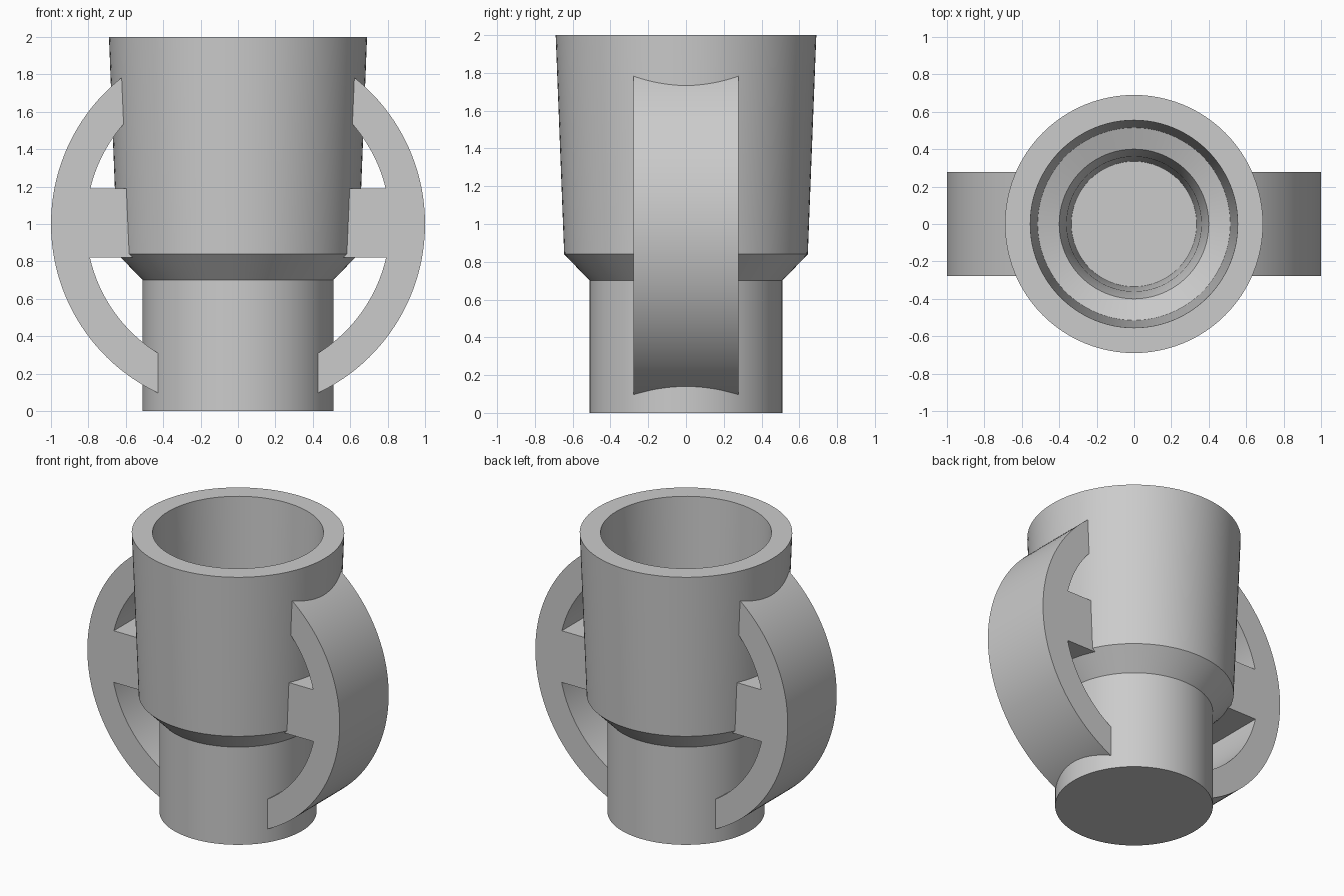
import bpy, bmesh, math
from mathutils import Matrix, Vector

cube = bpy.data.objects.get("Cube")
if cube:
    bpy.data.objects.remove(cube, do_unlink=True)

# One plain grey for the whole model
grey = bpy.data.materials.new("plain grey")
grey.use_nodes = True
grey.diffuse_color = (0.6, 0.6, 0.6, 1)
grey.node_tree.nodes["Principled BSDF"].inputs["Base Color"].default_value = (0.6, 0.6, 0.6, 1)


def finish(bm, name):
    """Turn a bmesh into a named, grey, smooth-shaded object."""
    bmesh.ops.recalc_face_normals(bm, faces=bm.faces)
    mesh = bpy.data.meshes.new(name)
    bm.to_mesh(mesh)
    bm.free()
    mesh.materials.append(grey)
    obj = bpy.data.objects.new(name, mesh)
    bpy.context.collection.objects.link(obj)
    bpy.ops.object.select_all(action="DESELECT")
    obj.select_set(True)
    bpy.context.view_layer.objects.active = obj
    bpy.ops.object.shade_smooth_by_angle(angle=math.radians(30))
    return obj


# Cup: narrow base, flared shoulder, tapered hollow top
profile = [(0, 0), (0.51, 0), (0.51, 0.70), (0.645, 0.84), (0.69, 2.0),
           (0.555, 2.0), (0.515, 0.88), (0.40, 0.84), (0.36, 0.70),
           (0.335, 0.14), (0, 0.14)]
bm = bmesh.new()
verts = [bm.verts.new((r, 0, z)) for r, z in profile]
edges = [bm.edges.new(pair) for pair in zip(verts, verts[1:])]
bmesh.ops.spin(bm, geom=verts + edges, cent=(0, 0, 0), axis=(0, 0, 1),
               angle=math.tau, steps=96, use_merge=True)
bmesh.ops.remove_doubles(bm, verts=bm.verts, dist=0.0001)
finish(bm, "cup_body")


# Handles: curved band with a spoke, its ends buried in the cup wall
OUTER, INNER, HALF_WIDTH = 1.0, 0.812, 0.277
TOP_X, BASE_X, SPOKE_X = 0.6, 0.42, 0.545
SPOKE_LOW, SPOKE_HIGH = 0.82, 1.19


def arc(radius, start, end, steps):
    return [(radius * math.cos(a), 1 + radius * math.sin(a))
            for a in (start + (end - start) * i / steps for i in range(steps + 1))]


def handle(name, side):
    outline = arc(OUTER, math.acos(TOP_X / OUTER), -math.acos(BASE_X / OUTER), 48)
    outline += arc(INNER, -math.acos(BASE_X / INNER),
                   math.asin((SPOKE_LOW - 1) / INNER), 16)
    outline += [(SPOKE_X, SPOKE_LOW), (SPOKE_X, SPOKE_HIGH)]
    outline += arc(INNER, math.asin((SPOKE_HIGH - 1) / INNER),
                   math.acos(TOP_X / INNER), 16)
    bm = bmesh.new()
    face = bm.faces.new([bm.verts.new((side * x, -HALF_WIDTH, z)) for x, z in outline])
    new = bmesh.ops.extrude_face_region(bm, geom=[face])["geom"]
    moved = [v for v in new if isinstance(v, bmesh.types.BMVert)]
    bmesh.ops.translate(bm, verts=moved, vec=(0, 2 * HALF_WIDTH, 0))
    finish(bm, name)


handle("left_handle", 1)
handle("right_handle", -1)
